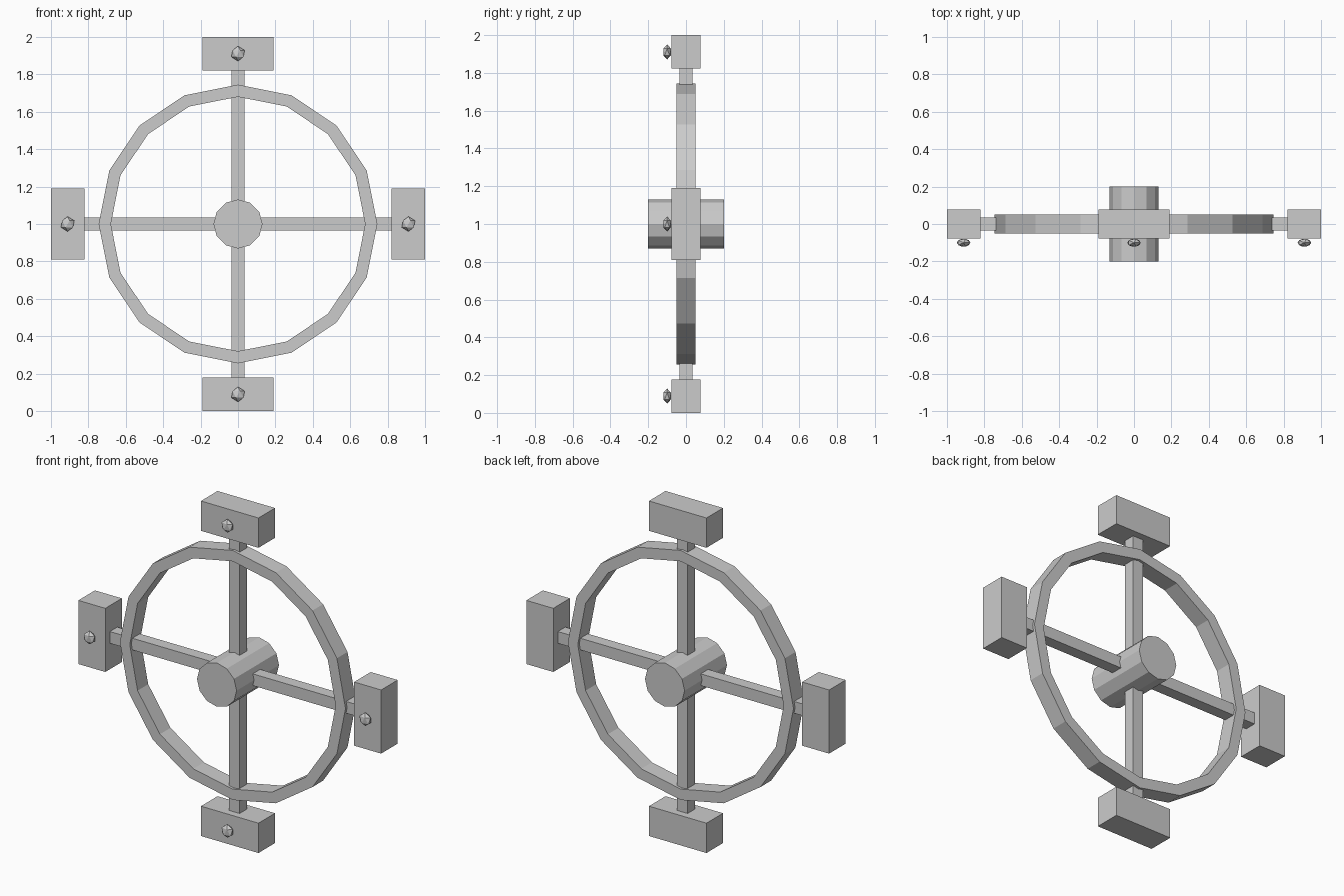
import bpy, bmesh
from math import sin, cos, pi, radians
from mathutils import Matrix

cube = bpy.data.objects.get("Cube")
if cube:
    bpy.data.objects.remove(cube, do_unlink=True)

grey = bpy.data.materials.new("plain grey")
grey.use_nodes = True
colour = (0.6, 0.6, 0.6, 1)
grey.diffuse_color = colour
grey.node_tree.nodes["Principled BSDF"].inputs["Base Color"].default_value = colour

CENTRE_Z = 1.0


def finish(name, bm, location):
    bmesh.ops.recalc_face_normals(bm, faces=bm.faces)
    mesh = bpy.data.meshes.new(name)
    bm.to_mesh(mesh)
    bm.free()
    mesh.materials.append(grey)
    obj = bpy.data.objects.new(name, mesh)
    obj.location = location
    bpy.context.collection.objects.link(obj)
    return obj


def box(name, size, location):
    bm = bmesh.new()
    bmesh.ops.create_cube(bm, size=1)
    bmesh.ops.scale(bm, vec=size, verts=bm.verts)
    return finish(name, bm, location)


def ring(name, outer, inner, half_depth, sides):
    bm = bmesh.new()
    profile = [(outer, -half_depth), (outer, half_depth),
               (inner, half_depth), (inner, -half_depth)]
    loops = []
    for i in range(sides):
        a = 2 * pi * i / sides
        loops.append([bm.verts.new((r * cos(a), y, r * sin(a))) for r, y in profile])
    for i, here in enumerate(loops):
        after = loops[(i + 1) % sides]
        for j in range(4):
            k = (j + 1) % 4
            bm.faces.new((here[j], here[k], after[k], after[j]))
    return finish(name, bm, (0, 0, CENTRE_Z))


# Rim
ring("rim", 0.745, 0.68, 0.05, 16)

# Hub along the axle direction
bm = bmesh.new()
bmesh.ops.create_cone(bm, cap_ends=True, segments=12, radius1=0.131,
                      radius2=0.131, depth=0.4,
                      matrix=Matrix.Rotation(radians(90), 4, "X"))
finish("hub", bm, (0, 0, CENTRE_Z))

# Crossing spokes
box("vertical_spoke", (0.07, 0.07, 1.68), (0, 0, CENTRE_Z))
box("horizontal_spoke", (1.68, 0.07, 0.07), (0, 0, CENTRE_Z))

# Outer blocks, each with a flattened stud on the front
for name, dx, dz in (("top", 0, 1), ("bottom", 0, -1), ("left", 1, 0), ("right", -1, 0)):
    reach = 0.911
    size = (0.178, 0.156, 0.38) if dx else (0.38, 0.156, 0.178)
    box(name + "_block", size, (dx * reach, 0, CENTRE_Z + dz * reach))
    bm = bmesh.new()
    bmesh.ops.create_icosphere(bm, subdivisions=1, radius=0.04)
    bmesh.ops.scale(bm, vec=(1, 0.6, 1), verts=bm.verts)
    finish(name + "_stud", bm, (dx * reach, -0.1, CENTRE_Z + dz * reach))
